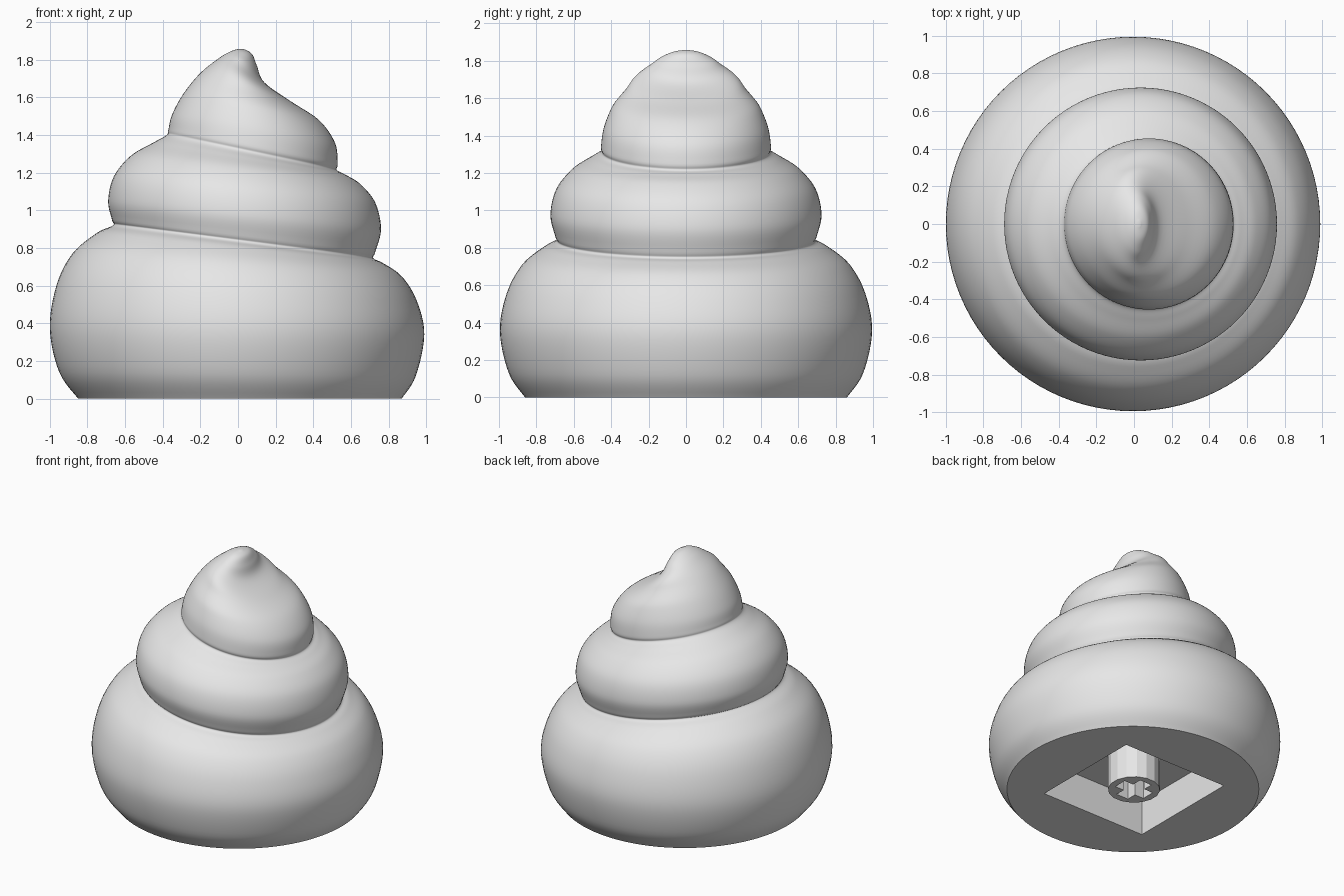
import bpy, bmesh, math
from mathutils import Vector

cube = bpy.data.objects.get("Cube")
if cube:
    bpy.data.objects.remove(cube, do_unlink=True)

grey = bpy.data.materials.new("plain grey")
grey.use_nodes = True
grey.diffuse_color = (0.8, 0.8, 0.8, 1)
grey.node_tree.nodes["Principled BSDF"].inputs["Base Color"].default_value = grey.diffuse_color

SEGMENTS = 96
STEPS = 6

# Tilted rings: left x, left z, right x, right z, depth-to-width ratio
RINGS = [Vector(r) for r in (
    # wide bottom coil
    (-.85, 0, .87, 0, 1),
    (-.95, .14, .945, .12, 1),
    (-1, .37, .99, .34, 1),
    (-.965, .6, .95, .52, 1),
    (-.88, .77, .87, .65, 1),
    (-.75, .88, .77, .72, 1),
    (-.665, .92, .72, .745, 1),
    # middle coil
    (-.67, .95, .73, .78, 1),
    (-.69, 1.05, .76, .9, 1),
    (-.66, 1.18, .73, 1.04, 1),
    (-.57, 1.29, .65, 1.14, 1),
    (-.45, 1.36, .57, 1.19, 1),
    (-.38, 1.4, .525, 1.215, 1),
    # top coil and curled tip
    (-.37, 1.43, .53, 1.25, 1.01),
    (-.35, 1.51, .515, 1.36, 1.02),
    (-.29, 1.62, .43, 1.48, 1.1),
    (-.2, 1.73, .28, 1.58, 1.3),
    (-.1, 1.81, .14, 1.68, 1.85),
    (-.045, 1.842, .1, 1.77, 2),
    (-.01, 1.855, .075, 1.83, 1.8),
    (.015, 1.858, .035, 1.856, 1.5),
)]


def smooth_rows(rows):
    """Pass a smooth curve through the rows."""
    out = []
    for i in range(len(rows) - 1):
        a, b = rows[max(i - 1, 0)], rows[i]
        c, d = rows[i + 1], rows[min(i + 2, len(rows) - 1)]
        for s in range(STEPS):
            t = s / STEPS
            out.append(b + (c - a) * (t / 2)
                       + (a * 2 - b * 5 + c * 4 - d) * (t * t / 2)
                       + (b * 3 - a - c * 3 + d) * (t ** 3 / 2))
    return out + [rows[-1]]


def make_object(name, bm):
    bmesh.ops.recalc_face_normals(bm, faces=bm.faces)
    mesh = bpy.data.meshes.new(name)
    bm.to_mesh(mesh)
    bm.free()
    mesh.materials.append(grey)
    obj = bpy.data.objects.new(name, mesh)
    bpy.context.collection.objects.link(obj)
    return obj


def prism(name, outline, bottom, top):
    bm = bmesh.new()
    face = bm.faces.new([bm.verts.new((x, y, bottom)) for x, y in outline])
    extruded = bmesh.ops.extrude_face_region(bm, geom=[face])["geom"]
    verts = [v for v in extruded if isinstance(v, bmesh.types.BMVert)]
    bmesh.ops.translate(bm, verts=verts, vec=(0, 0, top - bottom))
    return make_object(name, bm)


def cut(obj, cutter):
    """Subtract the cutter, then remove it."""
    mod = obj.modifiers.new("cut", 'BOOLEAN')
    mod.operation = 'DIFFERENCE'
    mod.solver = 'EXACT'
    mod.object = cutter
    cutter.hide_render = True
    bpy.context.view_layer.objects.active = obj
    bpy.ops.object.modifier_apply(modifier=mod.name)
    bpy.data.objects.remove(cutter, do_unlink=True)


# Coiled body: loft through the tilted rings
bm = bmesh.new()
loops = []
for left, zl, right, zr, ratio in smooth_rows(RINGS):
    cx, rx = (left + right) / 2, (right - left) / 2
    cz, tilt = (zl + zr) / 2, (zr - zl) / 2
    loop = []
    for k in range(SEGMENTS):
        a = math.tau * k / SEGMENTS
        loop.append(bm.verts.new((cx + rx * math.cos(a),
                                  rx * ratio * math.sin(a),
                                  cz + tilt * math.cos(a))))
    loops.append(loop)
for low, high in zip(loops, loops[1:]):
    for k in range(SEGMENTS):
        n = (k + 1) % SEGMENTS
        bm.faces.new((low[k], low[n], high[n], high[k]))
bm.faces.new(loops[0])
bm.faces.new(loops[-1])
body = make_object("coiled_body", bm)

# Square recess in the underside
DEPTH = 0.26
h = 0.435
square = [(-h, -h), (h, -h), (h, h), (-h, h)]
cut(body, prism("recess_cutter", square, -0.1, DEPTH))

# Mounting post with a cross-shaped socket
R = 0.178
post = prism("mounting_post",
             [(R * math.cos(math.tau * (k + .5) / 16), R * math.sin(math.tau * (k + .5) / 16))
              for k in range(16)], 0, DEPTH + 0.01)
arm, w = 0.125, 0.05
cross = []
for q in range(4):
    c, s = round(math.cos(q * math.pi / 2)), round(math.sin(q * math.pi / 2))
    cross += [(x * c - y * s, x * s + y * c) for x, y in ((arm, -w), (arm, w), (w, w))]
cut(post, prism("socket_cutter", cross, -0.1, DEPTH - 0.01))

# Smooth coils, crisp machined edges
for obj, angle in ((body, 50), (post, 15)):
    obj.data.shade_smooth()
    obj.data.set_sharp_from_angle(angle=math.radians(angle))
